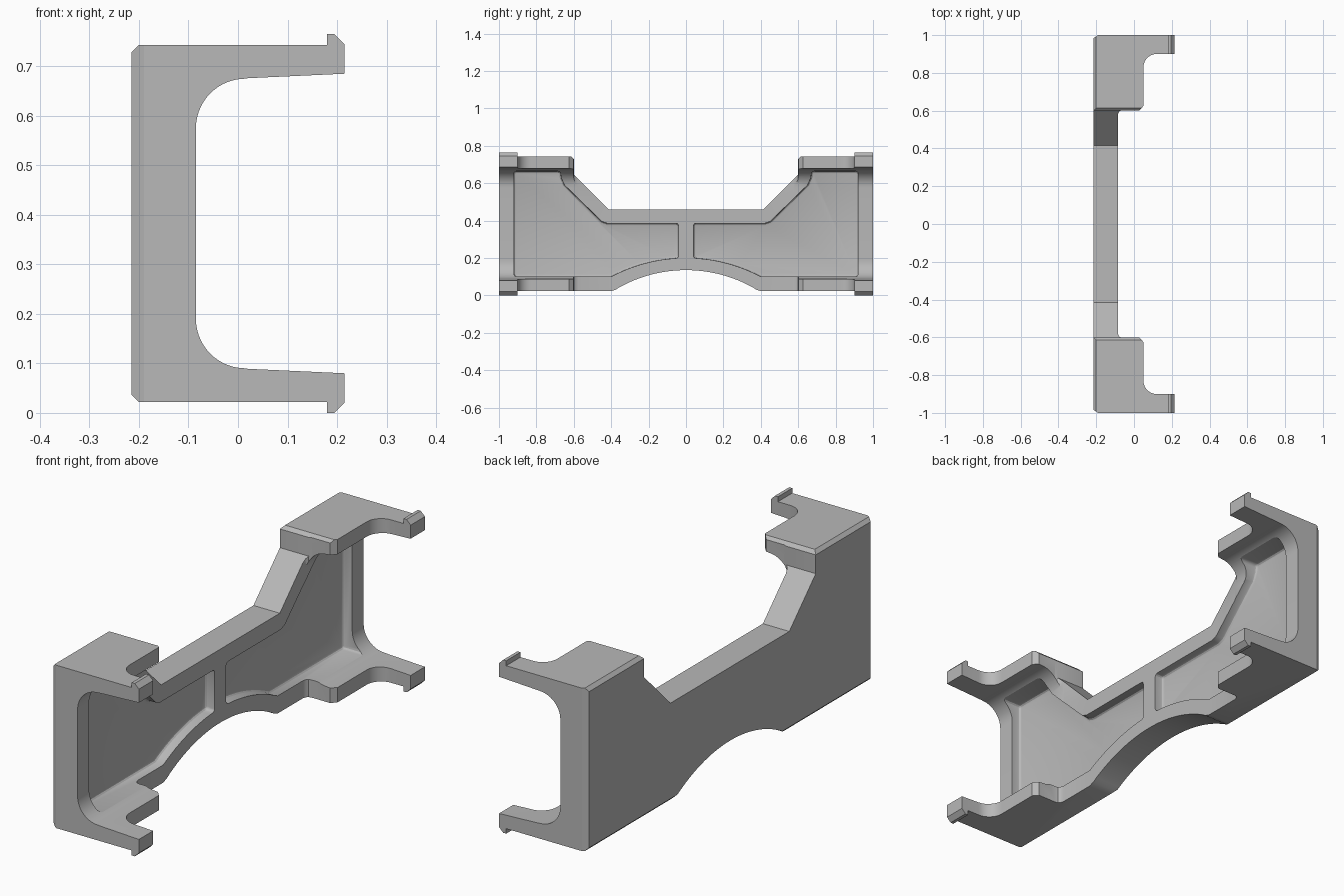
import bpy, bmesh, math

cube = bpy.data.objects.get("Cube")
if cube:
    bpy.data.objects.remove(cube, do_unlink=True)

grey = bpy.data.materials.new("plain_grey")
grey.use_nodes = True
grey.diffuse_color = (0.48, 0.48, 0.48, 1)
grey.node_tree.nodes["Principled BSDF"].inputs["Base Color"].default_value = (0.48, 0.48, 0.48, 1)

HEIGHT = 0.765


def prism(name, pts, axis, lo, hi):
    """Extrude a closed 2D outline along one axis (other two axes in x, y, z order)."""
    def place(p, d):
        co = list(p)
        co.insert("xyz".index(axis), d)
        return co
    bm = bmesh.new()
    face = bm.faces.new([bm.verts.new(place(p, lo)) for p in pts])
    res = bmesh.ops.extrude_face_region(bm, geom=[face])
    shift = [0, 0, 0]
    shift["xyz".index(axis)] = hi - lo
    new = [v for v in res["geom"] if isinstance(v, bmesh.types.BMVert)]
    bmesh.ops.translate(bm, verts=new, vec=shift)
    bmesh.ops.recalc_face_normals(bm, faces=bm.faces[:])
    me = bpy.data.meshes.new(name)
    bm.to_mesh(me)
    bm.free()
    me.materials.append(grey)
    ob = bpy.data.objects.new(name, me)
    bpy.context.collection.objects.link(ob)
    return ob


def arc(cx, cy, r, a0, a1, n):
    angles = [math.radians(a0 + (a1 - a0) * i / n) for i in range(n + 1)]
    return [(cx + r * math.cos(a), cy + r * math.sin(a)) for a in angles]


def crown(r, top, y0, y1, n):
    """Shallow circular arch over y = 0."""
    ys = [y0 + (y1 - y0) * i / n for i in range(n + 1)]
    return [(y, top - r + math.sqrt(r * r - y * y)) for y in ys]


# C-shaped section with tapered flanges, end lips and rounded inner corners
upper = [(-0.215, 0.728), (-0.2, 0.743), (0.18, 0.743), (0.18, HEIGHT), (0.195, HEIGHT),
         (0.215, 0.745), (0.215, 0.685), (0.02, 0.676)]
upper += arc(0.015, 0.575, 0.1, 90, 180, 14)
lower = [(x, HEIGHT - z) for x, z in reversed(upper)]
frame = prism("bracket_frame", upper + lower, "y", -1, 1)

cutters = []

# Plan notch: clears the middle and leaves the L-shaped flanges
half = [(-0.086, 0.575), (-0.082, 0.59), (-0.074, 0.599), (-0.062, 0.602), (0.03, 0.602),
        (0.05, 0.625)] + arc(0.12, 0.83, 0.07, 180, 90, 10) + [(0.4, 0.9)]
cutters.append(prism("notch_cutter", half + [(x, -y) for x, y in reversed(half)], "z", -0.2, 1))

# Lowered top edge with sloping sides
half = [(0.415, 0.46), (0.6, 0.645), (0.6, 0.728), (0.615, 0.743), (0.615, 0.9)]
cutters.append(prism("top_cutter", half + [(-y, z) for y, z in reversed(half)], "x", -0.4, 0.4))

# Arched bottom edge
half = crown(0.735, 0.135, 0, 0.355, 14) + [(0.375, 0.031), (0.395, 0.024), (0.41, 0.02), (0.41, -0.1)]
cutters.append(prism("arch_cutter", half + [(-y, z) for y, z in reversed(half[1:])], "x", -0.4, 0.4))

# Recessed pockets on both sides of the centre rib, and chamfered back corners
pocket = [(0.04, 0.385), (0.42, 0.385), (0.45, 0.395), (0.65, 0.59), (0.668, 0.63), (0.672, 0.664),
          (0.92, 0.664), (0.92, 0.1)] + crown(0.85, 0.2, 0.4, 0.04, 12)
corner = [(-0.23, 0.975), (-0.215, 0.984), (-0.19, 1), (-0.165, 1.016), (-0.23, 1.016)]
for s in (1, -1):
    ob = prism("pocket_cutter", [(s * y, z) for y, z in pocket], "x", -0.13, 0.4)
    bev = ob.modifiers.new("floor_fillet", "BEVEL")
    bev.width = 0.014
    bev.segments = 3
    bev.limit_method = "ANGLE"
    bev.angle_limit = math.radians(50)
    cutters.append(ob)
    cutters.append(prism("corner_cutter", [(x, s * y) for x, y in corner], "z", -0.2, 1))

# Carve the frame, then drop the cutters
bpy.context.view_layer.objects.active = frame
for cutter in cutters:
    cutter.hide_render = True
    mod = frame.modifiers.new("carve", "BOOLEAN")
    mod.operation = "DIFFERENCE"
    mod.solver = "EXACT"
    mod.object = cutter
    bpy.ops.object.modifier_apply(modifier=mod.name)
for cutter in cutters:
    bpy.data.objects.remove(cutter, do_unlink=True)

bpy.ops.object.select_all(action="DESELECT")
frame.select_set(True)
bpy.ops.object.shade_smooth_by_angle(angle=math.radians(28))
